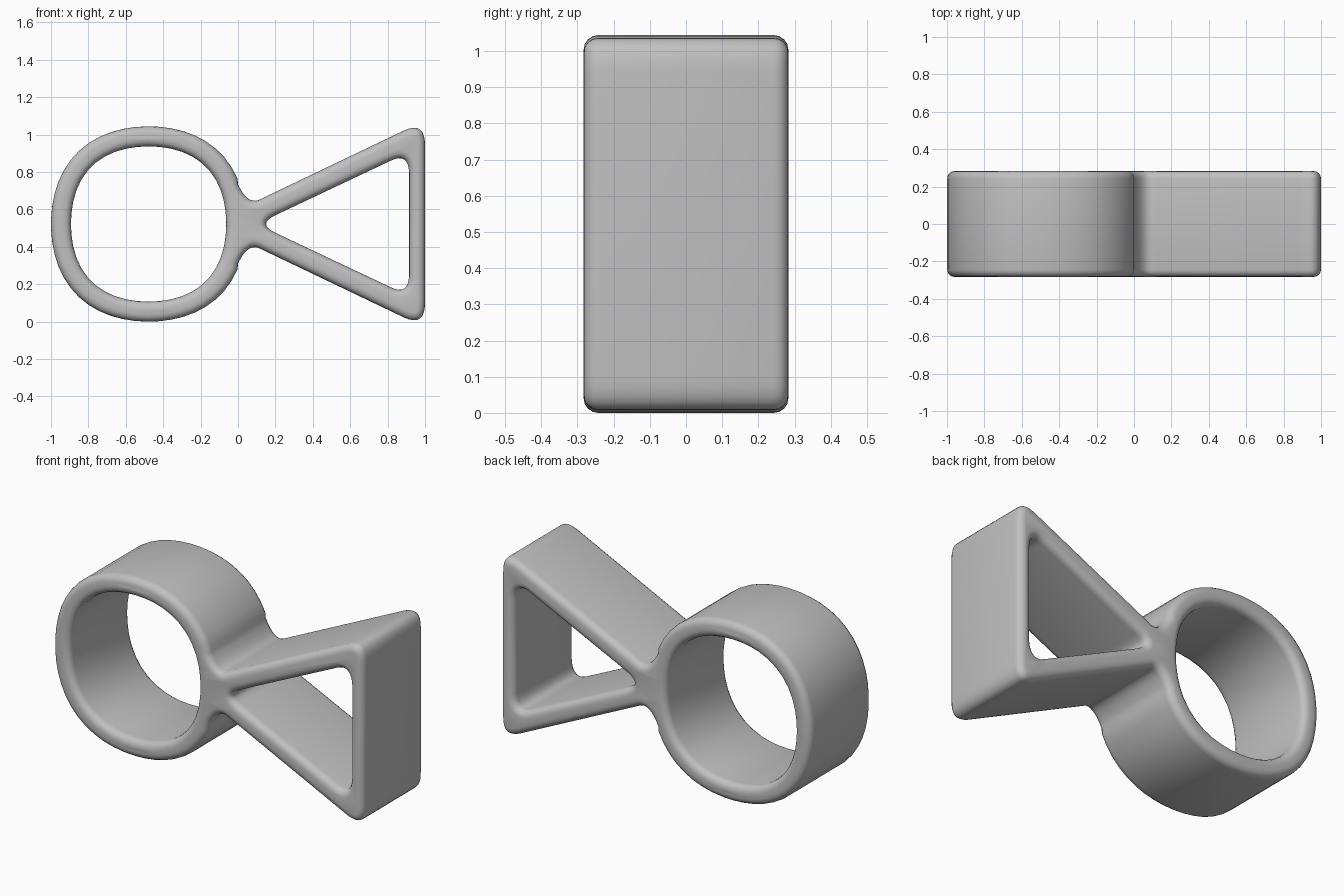
import bpy
from math import sin, cos, radians

if "Cube" in bpy.data.objects:
    bpy.data.objects.remove(bpy.data.objects["Cube"])

MID_Z = 0.522        # height of the symmetry plane
HALF_DEPTH = 0.283
ROUND = 0.04         # rounding of the front and back rims


def ring_arc(radius, start, end, count):
    """Slightly squared circle, counter-clockwise, angles in degrees."""
    pts = []
    for i in range(count):
        a = radians(start + (end - start) * i / (count - 1))
        r = radius + 0.009 * (1 - cos(4 * a))
        pts.append((-0.478 + r * cos(a), r * sin(a)))
    return pts


def soft_corner(a, c, b, steps=8):
    """Rounded corner from a to b, pulled towards c."""
    pts = []
    for i in range(steps + 1):
        t = i / steps
        pts.append(tuple((1 - t) ** 2 * p + 2 * t * (1 - t) * q + t * t * r
                         for p, q, r in zip(a, c, b)))
    return pts


def mirrored(pts):
    return [(x, -z) for x, z in reversed(pts)]


# Outer contour: upper wedge corner, upper neck fillet, ring, then mirrored
wedge_corner = soft_corner((1.0, 0.42), (1.0, 0.55), (0.89, 0.501))
neck = soft_corner((0.11, 0.128), (0.05, 0.105), (0.0, 0.212))
ring = ring_arc(0.522, 27, 333, 44)
outline = wedge_corner + neck + ring + mirrored(neck) + mirrored(wedge_corner)

# Openings: round hole and triangular hole
round_hole = ring_arc(0.415, 0, 360, 45)[:-1]
hole_corner = soft_corner((0.915, 0.275), (0.91, 0.382), (0.82, 0.34))
hole_tip = soft_corner((0.2, 0.047), (0.1, 0.0), (0.2, -0.047))
triangle_hole = hole_corner + hole_tip + mirrored(hole_corner)

# Extruded profile with rounded rims
curve = bpy.data.curves.new("profile", "CURVE")
curve.dimensions = "2D"
curve.fill_mode = "BOTH"
curve.extrude = HALF_DEPTH - ROUND
curve.bevel_depth = ROUND
curve.bevel_resolution = 3
curve.offset = -ROUND
for pts in (outline, round_hole, triangle_hole):
    spline = curve.splines.new("POLY")
    spline.points.add(len(pts) - 1)
    for point, (x, z) in zip(spline.points, pts):
        point.co = (x, z, 0, 1)
    spline.use_cyclic_u = True
profile = bpy.data.objects.new("profile", curve)
bpy.context.collection.objects.link(profile)
bpy.context.view_layer.update()

# Turn the profile into the solid ring and wedge frame
mesh = bpy.data.meshes.new_from_object(
    profile.evaluated_get(bpy.context.evaluated_depsgraph_get()))
bpy.data.objects.remove(profile)
frame = bpy.data.objects.new("ring_and_wedge_frame", mesh)
bpy.context.collection.objects.link(frame)
frame.rotation_euler.x = radians(90)
frame.location.z = MID_Z

# Plain grey material
grey = bpy.data.materials.new("plain grey")
grey.use_nodes = True
colour = (0.53, 0.53, 0.53, 1)
grey.diffuse_color = colour
grey.node_tree.nodes["Principled BSDF"].inputs["Base Color"].default_value = colour
mesh.materials.clear()
mesh.materials.append(grey)

# Weld seams and smooth
bpy.ops.object.select_all(action="DESELECT")
frame.select_set(True)
bpy.context.view_layer.objects.active = frame
bpy.ops.object.mode_set(mode="EDIT")
bpy.ops.mesh.select_all(action="SELECT")
bpy.ops.mesh.remove_doubles(threshold=0.0005)
bpy.ops.mesh.normals_make_consistent(inside=False)
bpy.ops.object.mode_set(mode="OBJECT")
bpy.ops.object.shade_smooth_by_angle(angle=radians(40))
